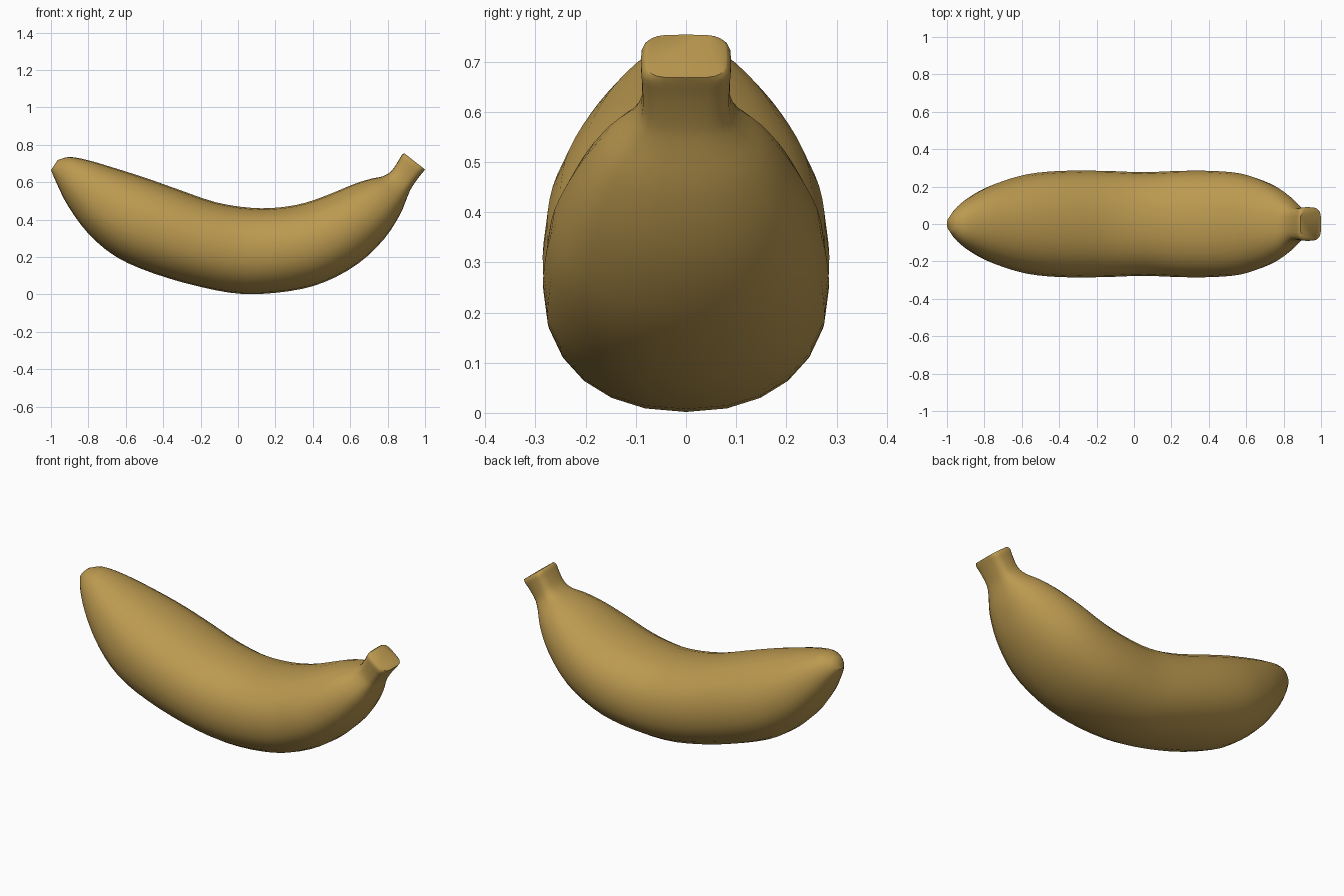
import bpy, bmesh, math
from mathutils import Vector

if "Cube" in bpy.data.objects:
    bpy.data.objects.remove(bpy.data.objects["Cube"])

# stations: top x, top z, bottom x, bottom z, half width, roundness exponent
STATIONS = [Vector(s) for s in (
    (-.965, .718, -1.0, .665, .035, 2.2),
    (-.90, .735, -.97, .595, .095, 2.2),
    (-.80, .717, -.91, .475, .155, 2.2),
    (-.68, .682, -.80, .325, .215, 2.2),
    (-.50, .625, -.65, .200, .265, 2.2),
    (-.33, .565, -.45, .112, .284, 2.2),
    (-.12, .493, -.20, .040, .284, 2.2),
    (.07, .463, .03, .002, .277, 2.2),
    (.22, .465, .27, .017, .284, 2.2),
    (.36, .490, .46, .065, .284, 2.2),
    (.50, .540, .64, .163, .270, 2.2),
    (.62, .590, .78, .295, .225, 2.2),
    (.71, .618, .865, .425, .170, 2.3),
    (.775, .632, .905, .520, .115, 2.6),
    (.82, .660, .925, .565, .090, 3.2),
    (.855, .710, .962, .620, .088, 3.6),
    (.876, .745, .990, .655, .090, 4.0),
    (.890, .754, 1.0, .668, .080, 4.0),
)]
SIDES, STEPS = 24, 3


def spline(a, b, c, d, t):
    return 0.5 * (2 * b + (c - a) * t + (2 * a - 5 * b + 4 * c - d) * t * t
                  + (3 * b - a - 3 * c + d) * t ** 3)


def ring(bm, s):
    top, bottom = Vector((s[0], 0, s[1])), Vector((s[2], 0, s[3]))
    mid, half = (top + bottom) / 2, (top - bottom) / 2
    verts = []
    for i in range(SIDES):
        a = 2 * math.pi * i / SIDES
        c, n = math.cos(a), math.sin(a)
        u = math.copysign(abs(c) ** (2 / s[5]), c)
        v = math.copysign(abs(n) ** (2 / s[5]), n)
        verts.append(bm.verts.new(mid + half * u + Vector((0, s[4] * v, 0))))
    return verts


# loft the skin through the smoothed stations
bm = bmesh.new()
rings = []
last = len(STATIONS) - 1
for i in range(last):
    pts = [STATIONS[min(max(i + k, 0), last)] for k in (-1, 0, 1, 2)]
    for j in range(STEPS):
        rings.append(ring(bm, spline(*pts, j / STEPS)))
rings.append(ring(bm, STATIONS[-1]))
for r0, r1 in zip(rings, rings[1:]):
    for k in range(SIDES):
        m = (k + 1) % SIDES
        bm.faces.new((r0[k], r0[m], r1[m], r1[k]))
# blunt tip and cut stem end
bm.faces.new(rings[0])
bm.faces.new(rings[-1])
bmesh.ops.recalc_face_normals(bm, faces=bm.faces)

mesh = bpy.data.meshes.new("banana")
bm.to_mesh(mesh)
bm.free()
banana = bpy.data.objects.new("banana", mesh)
bpy.context.collection.objects.link(banana)

# peel colour
peel = bpy.data.materials.new("peel")
peel.diffuse_color = (0.50, 0.32, 0.08, 1)
peel.use_nodes = True
peel.node_tree.nodes["Principled BSDF"].inputs["Base Color"].default_value = peel.diffuse_color
mesh.materials.append(peel)

bpy.context.view_layer.objects.active = banana
banana.select_set(True)
bpy.ops.object.shade_smooth_by_angle(angle=math.radians(50))
